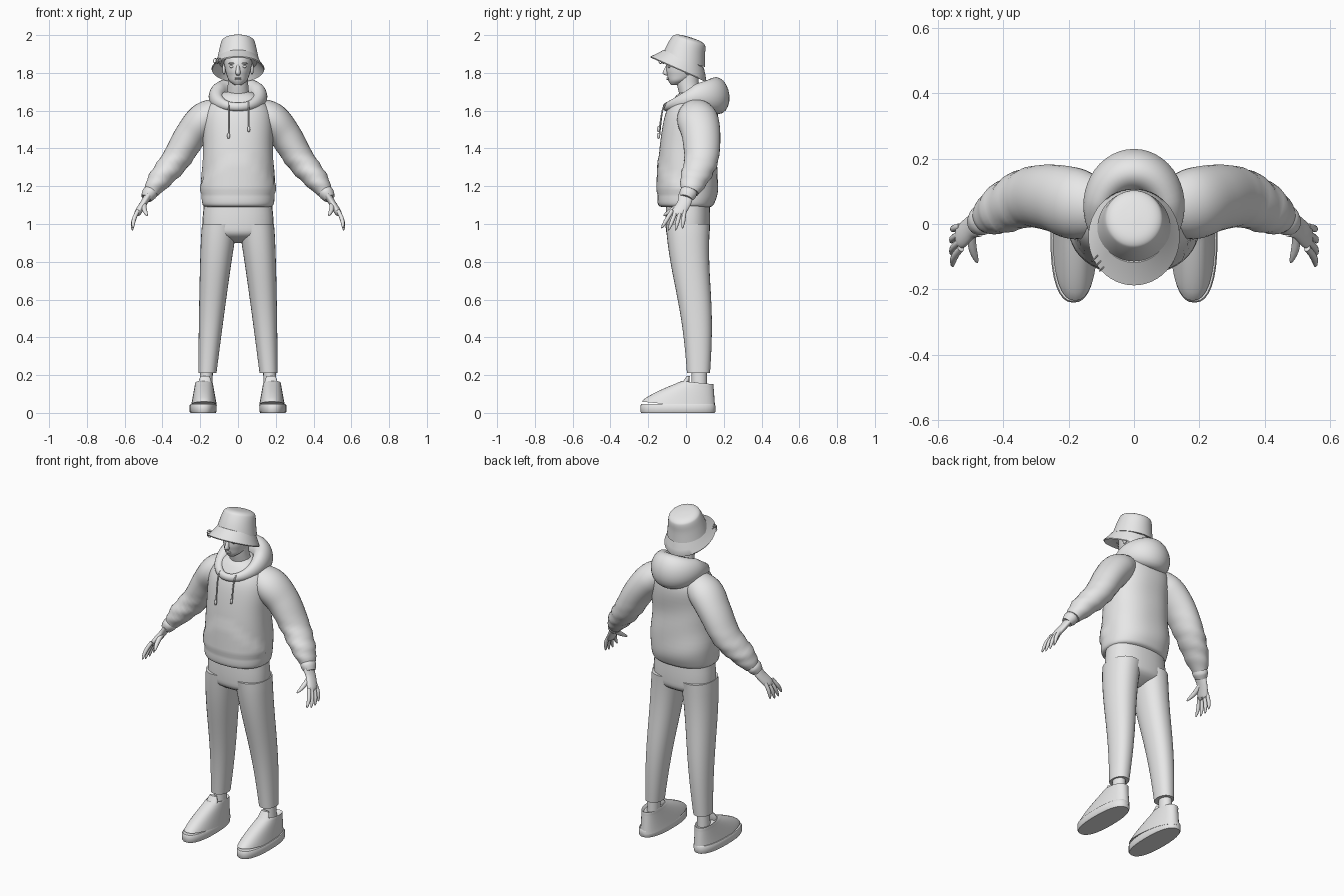
import bpy
import bmesh
from math import sin, cos, pi, radians, exp
from mathutils import Vector, Matrix

if "Cube" in bpy.data.objects:
    bpy.data.objects.remove(bpy.data.objects["Cube"])

grey = (0.8, 0.8, 0.8, 1)
clay = bpy.data.materials.new("light_grey")
clay.use_nodes = True
clay.diffuse_color = grey
clay.node_tree.nodes["Principled BSDF"].inputs["Base Color"].default_value = grey

X_AXIS, Y_AXIS, Z_AXIS = Matrix.Identity(3)


def finish(name, bm, mirror=False, sharp=50):
    bmesh.ops.recalc_face_normals(bm, faces=bm.faces)
    mesh = bpy.data.meshes.new(name)
    bm.to_mesh(mesh)
    bm.free()
    mesh.materials.append(clay)
    mesh.shade_smooth()
    mesh.set_sharp_from_angle(angle=radians(sharp))
    part = bpy.data.objects.new(name, mesh)
    bpy.context.collection.objects.link(part)
    if mirror:
        part.modifiers.new("both_sides", 'MIRROR')


def spline(keys, steps):
    """Pass a smooth curve through tuples of any length."""
    keys = [Vector(key) for key in keys]
    last = len(keys) - 1
    points = []
    for i in range(last):
        start, end = keys[i], keys[i + 1]
        leave = (end - keys[max(i - 1, 0)]) / 2
        arrive = (keys[min(i + 2, last)] - start) / 2
        for step in range(steps):
            t = step / steps
            blend = t * t * (3 - 2 * t)
            points.append(start.lerp(end, blend)
                          + leave * t * (1 - t) ** 2 - arrive * t * t * (1 - t))
    return points + [keys[last]]


def circle(count):
    return [2 * pi * i / count for i in range(count)]


def rounded(value, power):
    return abs(value) ** (2 / power) * (1 if value > 0 else -1)


def skin(bm, rings, closed=False):
    count = len(rings[0])
    pairs = list(zip(rings, rings[1:]))
    if closed:
        pairs.append((rings[-1], rings[0]))
    else:
        bm.faces.new(rings[0])
        bm.faces.new(rings[-1])
    for low, high in pairs:
        for j in range(count):
            k = (j + 1) % count
            bm.faces.new((low[j], low[k], high[k], high[j]))


def build(name, sections, power=2, bump=None, segments=32, **options):
    """Skin sections given as centre, side vector and depth vector."""
    bm = bmesh.new()
    rings = []
    for centre, side, depth in sections:
        ring = []
        for angle in circle(segments):
            offset = side * rounded(cos(angle), power) + depth * rounded(sin(angle), power)
            if bump:
                offset *= bump(centre + offset)
            ring.append(bm.verts.new(centre + offset))
        rings.append(ring)
    skin(bm, rings)
    finish(name, bm, **options)


def stack(name, keys, x=0, slope=0, steps=4, **options):
    """Level rings (y, z, half width, half depth), leaning by slope."""
    sections = [(Vector((x, y, z)), X_AXIS * width, (Y_AXIS + Z_AXIS * slope) * depth)
                for y, z, width, depth in spline(keys, steps)]
    build(name, sections, **options)


def tube(name, keys, ratio=1, steps=6, **options):
    """Rings (x, y, z, radius) square to their path; ratio stretches the depth."""
    path = spline(keys, steps)
    sections = []
    for i, key in enumerate(path):
        along = (path[min(i + 1, len(path) - 1)] - path[max(i - 1, 0)]).to_3d().normalized()
        depth = (Y_AXIS - along * along.y).normalized()
        sections.append((key.to_3d(), depth.cross(along) * key.w, depth * key.w * ratio))
    build(name, sections, **options)


def ball(name, place, size, mirror=False):
    bm = bmesh.new()
    bmesh.ops.create_uvsphere(bm, u_segments=16, v_segments=10, radius=1,
                              matrix=Matrix.LocRotScale(Vector(place), None, Vector(size)))
    finish(name, bm, mirror)


def hoop(name, place, turn, radius, thickness):
    bpy.ops.mesh.primitive_torus_add(location=place, rotation=turn,
                                     major_radius=radius, minor_radius=thickness)
    part = bpy.context.object
    part.name = name
    part.data.materials.append(clay)
    part.data.shade_smooth()


# Sweatshirt body with a raised front pocket and soft folds at the back
def body_folds(point):
    swell = 1 + 0.01 * sin(point.z * 34 + point.x * 14) * (point.y > 0)
    in_pocket = point.y < 0 and 1.17 < point.z < 1.35 and abs(point.x) < 1.35 - point.z + 0.06
    return swell + 0.04 * in_pocket


stack("sweatshirt_body", [
    (0, 1.09, .17, .13), (0, 1.11, .19, .15), (.01, 1.2, .195, .16), (.01, 1.4, .185, .15),
    (.03, 1.58, .18, .14), (.04, 1.67, .12, .1), (.04, 1.7, .07, .06)],
    steps=6, power=2.3, segments=48, bump=body_folds)


# Sleeves, wrinkled towards the wrist, and cuffs
def sleeve_folds(point):
    near_elbow = exp(-((point.z - 1.27) * 11) ** 2)
    return 1 + 0.05 * sin(point.z * 95 + point.y * 20) * near_elbow


tube("sleeves", [(.07, .05, 1.61, .06), (.17, .06, 1.56, .09), (.25, .08, 1.47, .085),
                 (.33, .08, 1.34, .075), (.42, .04, 1.23, .06), (.46, .02, 1.17, .04)],
     ratio=1.2, mirror=True, bump=sleeve_folds)
tube("cuffs", [(.455, .02, 1.18, .036), (.47, .01, 1.16, .04), (.486, 0, 1.136, .03)],
     ratio=1.15, mirror=True)


# Hands: palm, four fanned fingers and a thumb
def finger(name, base, tip, radius):
    base, tip = Vector(base), Vector(tip)
    keys = []
    for t in (0, .3, .6, .9, 1):
        centre = base.lerp(tip, t) + X_AXIS * .008 * sin(pi * t)
        keys.append((*centre, radius * (1 - t ** 6 * .8)))
    tube(name, keys, steps=2, segments=12, mirror=True)


tube("palms", [(.475, 0, 1.15, .02), (.5, -.01, 1.11, .018), (.53, -.04, 1.06, .018),
               (.535, -.042, 1.045, .01)], ratio=2, mirror=True)
for i, label in enumerate(("index", "middle", "ring", "little")):
    drop = .02 * sin(pi * (i + 1) / 5)
    finger(label + "_fingers", (.53, .022 * i - .074, 1.07),
           (.55 + drop / 2, .037 * i - .13, .995 - 1.5 * drop), .011)
finger("thumbs", (.495, -.02, 1.11), (.48, -.118, 1.045), .013)

# Trousers: seat, then legs that taper, spread and swing back below the knee
stack("trouser_seat", [(.01, 1.11, .18, .115), (.01, 1, .188, .118), (.01, .94, .17, .105),
                       (.01, .9, .04, .03)], power=2.3)
leg_sections = []
for i in range(25):
    t = i / 24
    swing = t * t * (3 - 2 * t)
    centre = Vector((.095 + .067 * t ** .8, .01 + .056 * swing + .012 * sin(pi * swing) * t, 1 - .79 * t))
    leg_sections.append((centre, X_AXIS * (.095 - .047 * t), Y_AXIS * (.117 - .056 * t)))
build("trouser_legs", leg_sections, power=2.2, mirror=True)
tube("ankles", [(.166, .07, .25, .033), (.17, .07, .1, .035)], ratio=1.2, mirror=True)

# Shoes: flat sole, upper drawn back towards the ankle, and tongue
stack("shoe_soles", [(-.043, z, .071 - inset, .198 - inset)
                     for z, inset in ((0, .004), (.006, 0), (.04, 0), (.046, .004))],
      x=.185, steps=1, power=2.4, sharp=35, mirror=True)
upper = []
for i in range(9):
    t = i / 8
    toe, heel = .215 * t ** 1.3 - .235, .155 - .01 * t
    upper.append(((toe + heel) / 2, .04 + .12 * t, .068 - .022 * t, (heel - toe) / 2))
upper.append((.062, .145, .036, .066))
stack("shoe_uppers", upper, x=.18, slope=-.1, steps=2, power=2.3, mirror=True)
stack("shoe_tongues", [(-.02, .13, .036, .03), (0, .165, .034, .018), (.012, .195, .024, .008)],
      x=.175, mirror=True)

# Hood lying round the neck, thin at the throat and full at the back
bm = bmesh.new()
rings = []
for angle in circle(48):
    full = (1 - cos(angle)) / 2
    out = Vector((sin(angle), -cos(angle), 0))
    centre = Vector((.112 * out.x, .03 + .135 * out.y, 1.62 + .06 * min(1, full * 1.7)))
    wide, high = .018 + .047 * full, .022 + .076 * full ** 1.2
    rings.append([bm.verts.new(centre + out * (wide * cos(b) - .008 * full * sin(b))
                               + Z_AXIS * high * sin(b)) for b in circle(20)])
skin(bm, rings, closed=True)
finish("hood", bm)

# Drawstrings with weighted ends
for side, x, end in (("left", .057, 1.49), ("right", -.05, 1.455)):
    tube(side + "_drawstring", [(x, -.1, 1.645, .004), (x, -.125, 1.6, .004), (x, -.142, end, .004)],
         segments=8)
    ball(side + "_drawstring_end", (x, -.146, end + .012), (.008, .008, .016))

# Neck, undershirt collar and head
stack("neck", [(.04, 1.6, .085, .075), (.03, 1.66, .064, .06), (.01, 1.74, .054, .058),
               (.01, 1.8, .054, .06)])
hoop("undershirt_collar", (0, .025, 1.668), (.26, 0, 0), .068, .007)
stack("head", [(-.06, 1.737, .02, .02), (-.04, 1.757, .046, .052), (-.02, 1.785, .059, .079),
               (-.01, 1.82, .068, .094), (0, 1.88, .074, .093), (0, 1.95, .04, .045)])
stack("nose", [(-.094, 1.845, .007, .008), (-.107, 1.8, .013, .017), (-.097, 1.785, .007, .006)],
      segments=16)
ball("eyes", (.031, -.088, 1.833), (.014, .009, .007), mirror=True)
ball("brows", (.032, -.09, 1.85), (.02, .009, .005), mirror=True)
ball("ears", (.074, .01, 1.82), (.009, .018, .03), mirror=True)
for label, z in (("upper_lip", 1.773), ("lower_lip", 1.765)):
    ball(label, (0, -.094, z), (.018, .01, .004))

# Bucket hat tipped forward, its brim steeper than its crown
stack("hat_crown", [(y, z, r, r) for y, z, r in (
    (-.012, 1.865, .112), (0, 1.92, .1), (.013, 1.96, .09), (.017, 1.976, .08),
    (.018, 1.986, .055), (.018, 1.99, .01))], slope=-.3, segments=48)
stack("hat_brim", [(-.012, 1.875, .105, .106), (-.026, 1.845, .123, .129), (-.04, 1.822, .14, .148),
                   (-.04, 1.816, .137, .146), (-.01, 1.855, .1, .102)],
      slope=-.44, steps=1, segments=48, sharp=40)

# Three small rings through the brim on the right
for i in range(3):
    hoop("brim_ring_" + "abc"[i], (.012 * i - .12, -.105 - .015 * i, 1.863),
         (pi / 2, 0, pi / 4), .013, .002)
